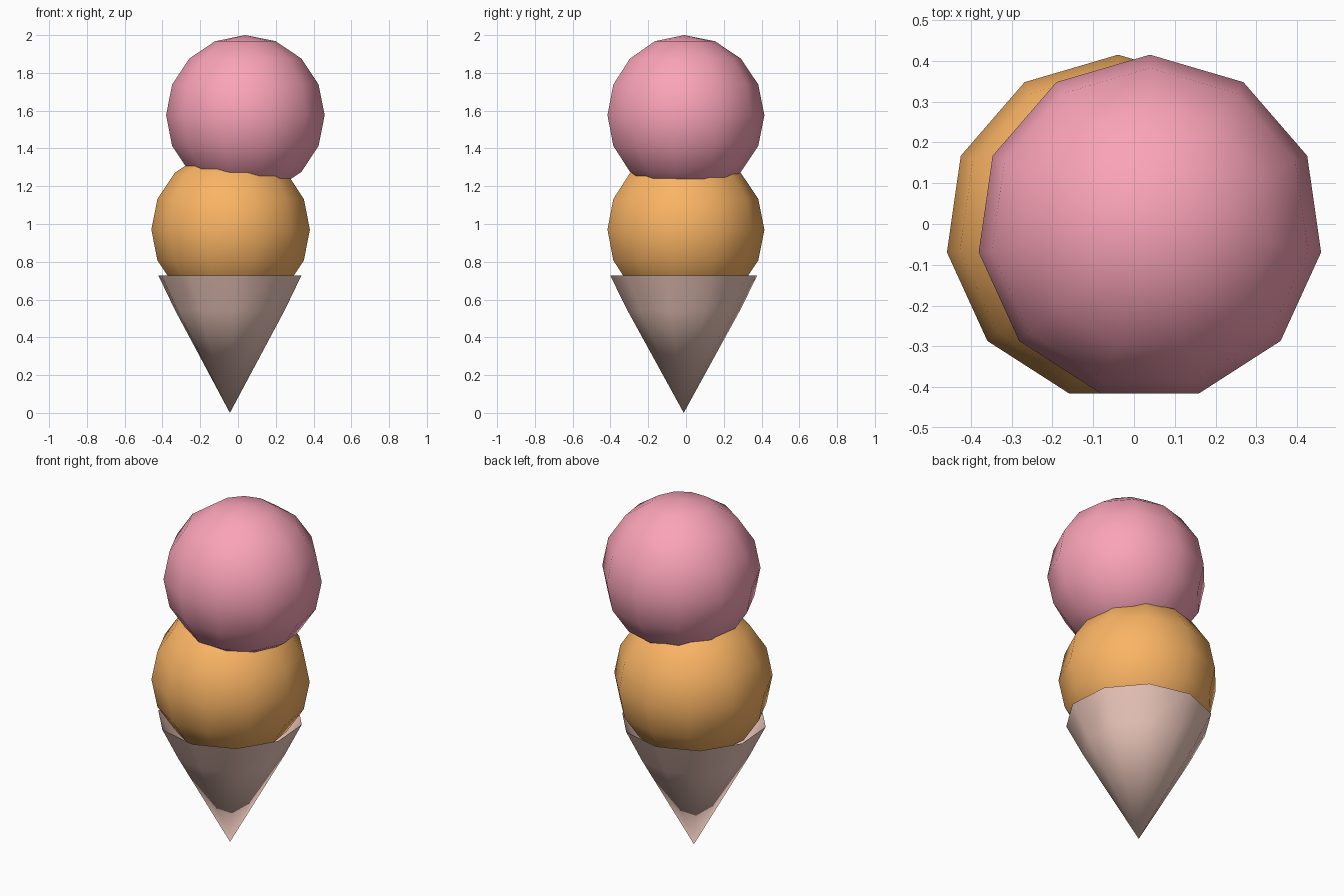
import bpy, bmesh, math

if "Cube" in bpy.data.objects:
    bpy.data.objects.remove(bpy.data.objects["Cube"])

SIDES, RINGS, R = 11, 8, 0.424


def lathe(name, profile, sides, center, start, color):
    """Revolve (radius, z) points about a vertical axis; zero radius makes a pole."""
    bm = bmesh.new()
    loops = []
    for r, z in profile:
        if r < 1e-4:
            loops.append([bm.verts.new((0, 0, z))] * sides)
        else:
            loops.append([bm.verts.new((r * math.cos(start + math.tau * i / sides),
                                        r * math.sin(start + math.tau * i / sides), z))
                          for i in range(sides)])
    for low, high in zip(loops, loops[1:]):
        for i in range(sides):
            j = (i + 1) % sides
            corners = dict.fromkeys((low[i], low[j], high[j], high[i]))
            bm.faces.new(list(corners)).smooth = True
    mesh = bpy.data.meshes.new(name)
    bm.to_mesh(mesh)
    bm.free()
    obj = bpy.data.objects.new(name, mesh)
    obj.location = center
    bpy.context.collection.objects.link(obj)
    mat = bpy.data.materials.new(name + "_color")
    mat.diffuse_color = (*color, 1)
    mat.use_nodes = True
    mat.node_tree.nodes["Principled BSDF"].inputs["Base Color"].default_value = mat.diffuse_color
    mesh.materials.append(mat)
    return obj


# Two identical low-poly scoops, offset to either side
ball = [(R * math.sin(math.pi * k / RINGS), -R * math.cos(math.pi * k / RINGS))
        for k in range(RINGS + 1)]
lathe("upper_scoop", ball, SIDES, (0.039, -0.009, 1.576), math.pi / 2, (0.96, 0.37, 0.48))
lathe("lower_scoop", ball, SIDES, (-0.039, -0.009, 0.97), math.pi / 2, (0.96, 0.46, 0.13))

# Open, thin-walled wafer cone that steepens slightly near the rim
wafer = [(0, 0), (0.30, 0.545), (0.39, 0.727)]
lathe("wafer_cone", wafer, 10, (-0.043, -0.012, 0), math.pi / 2 + math.radians(4), (0.88, 0.60, 0.52))
